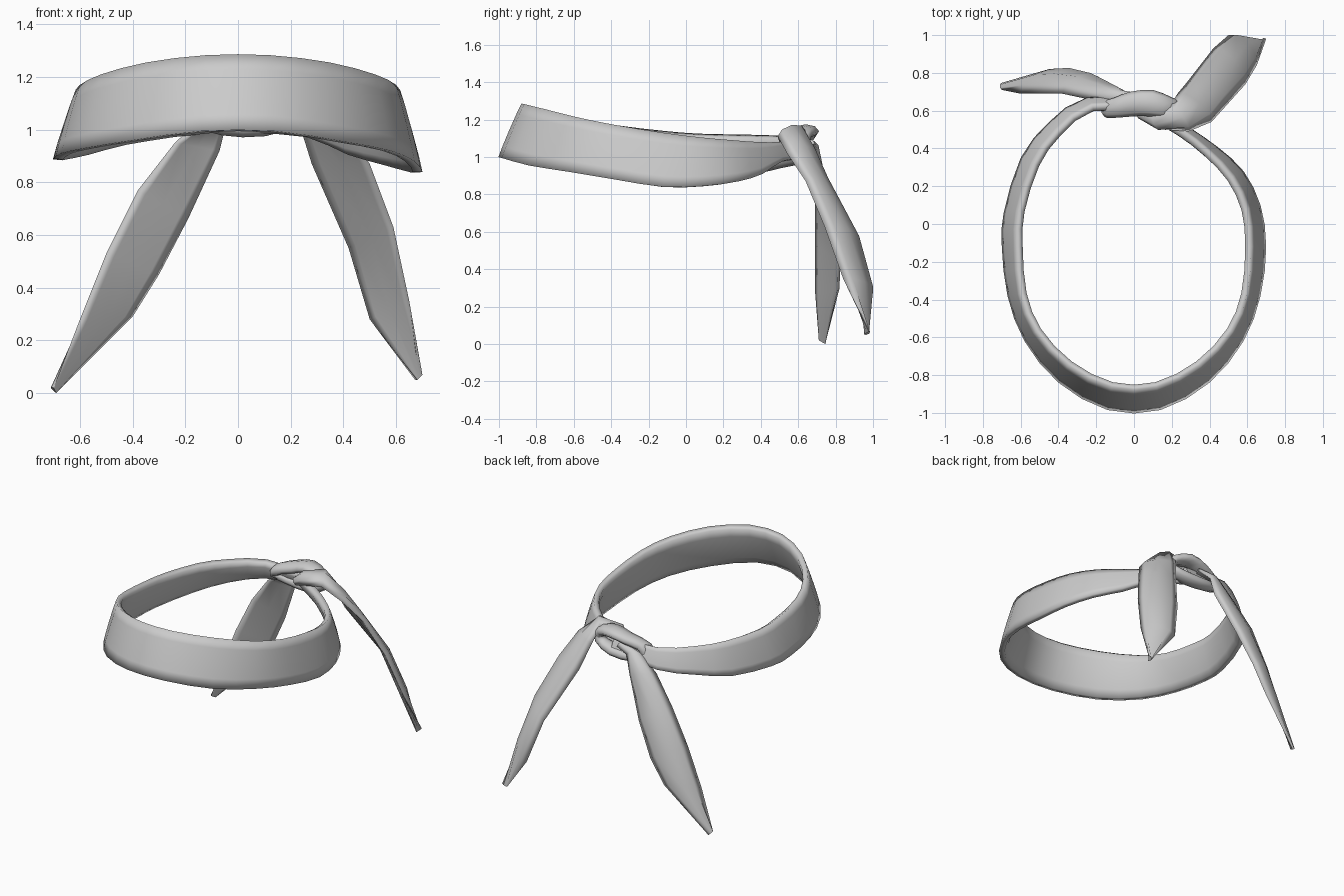
import bpy, bmesh
from mathutils import Vector

cloth = bpy.data.materials.new("grey_cloth")
cloth.diffuse_color = (0.6, 0.6, 0.6, 1)


def smooth_path(pts, steps):
    """Catmull-Rom curve through the points."""
    out = []
    for i in range(len(pts) - 1):
        p1, p2 = pts[i], pts[i + 1]
        p0 = pts[i - 1] if i else p1 * 2 - p2
        p3 = pts[i + 2] if i + 2 < len(pts) else p2 * 2 - p1
        for k in range(steps):
            t = k / steps
            out.append(0.5 * (2 * p1 + (p2 - p0) * t + (2 * p0 - 5 * p1 + 4 * p2 - p3) * t * t
                              + (3 * p1 - p0 - 3 * p2 + p3) * t ** 3))
    return out + [pts[-1]]


def padded(front, back):
    """Lens section: (position across the strip, swell)."""
    return [(0, 0), (0.15, 0.7 * front), (0.5, front), (0.85, 0.7 * front),
            (1, 0), (0.85, -0.7 * back), (0.5, -back), (0.15, -0.7 * back)]


def ribbon(name, stations, section, closed=False, steps=1):
    """Loft a strip between two edge curves with the given section."""
    a_pts = [Vector(s[:3]) for s in stations]
    b_pts = [Vector(s[3:]) for s in stations]
    if closed:
        edges = list(zip(smooth_path(a_pts + a_pts[:1], steps)[:-1],
                         smooth_path(b_pts + b_pts[:1], steps)[:-1]))
    else:
        edges = list(zip(smooth_path(a_pts, steps), smooth_path(b_pts, steps)))
    mids = [(a + b) / 2 for a, b in edges]
    n, k = len(edges), len(section)
    bm = bmesh.new()
    rings = []
    for i, (a, b) in enumerate(edges):
        if closed:
            tangent = mids[(i + 1) % n] - mids[i - 1]
        else:
            tangent = mids[min(i + 1, n - 1)] - mids[max(i - 1, 0)]
        normal = tangent.cross(b - a).normalized()
        swell = min(1, (b - a).length / 0.1)
        rings.append([bm.verts.new(a.lerp(b, u) + normal * o * swell) for u, o in section])
    for i in range(n if closed else n - 1):
        r, s = rings[i], rings[(i + 1) % n]
        for j in range(k):
            bm.faces.new((r[j], r[(j + 1) % k], s[(j + 1) % k], s[j]))
    if not closed:
        bm.faces.new(rings[0])
        bm.faces.new(rings[-1])
    bmesh.ops.recalc_face_normals(bm, faces=bm.faces)
    for f in bm.faces:
        f.smooth = len(f.verts) == 4
    mesh = bpy.data.meshes.new(name)
    bm.to_mesh(mesh)
    bm.free()
    mesh.materials.append(cloth)
    obj = bpy.data.objects.new(name, mesh)
    bpy.context.collection.objects.link(obj)
    return obj


# Head band: lower outer edge, upper inner edge, from the knot round the front and back
ribbon("head_band", [
    (0.05, 0.66, 1.00, 0.05, 0.61, 1.09),
    (0.28, 0.52, 0.98, 0.25, 0.50, 1.08),
    (0.44, 0.41, 0.91, 0.39, 0.39, 1.08),
    (0.58, 0.28, 0.87, 0.52, 0.25, 1.09),
    (0.67, 0.10, 0.845, 0.60, 0.08, 1.105),
    (0.70, -0.12, 0.84, 0.62, -0.12, 1.13),
    (0.67, -0.38, 0.88, 0.60, -0.37, 1.17),
    (0.58, -0.62, 0.92, 0.52, -0.57, 1.21),
    (0.40, -0.84, 0.955, 0.35, -0.75, 1.255),
    (0.14, -0.985, 0.995, 0.12, -0.865, 1.283),
    (-0.14, -0.985, 0.995, -0.12, -0.865, 1.283),
    (-0.40, -0.84, 0.96, -0.35, -0.75, 1.255),
    (-0.58, -0.62, 0.93, -0.52, -0.57, 1.21),
    (-0.67, -0.38, 0.91, -0.60, -0.37, 1.17),
    (-0.70, -0.12, 0.89, -0.62, -0.12, 1.14),
    (-0.69, 0.06, 0.89, -0.61, 0.07, 1.125),
    (-0.60, 0.35, 0.91, -0.53, 0.32, 1.12),
    (-0.45, 0.54, 0.95, -0.41, 0.49, 1.115),
    (-0.25, 0.67, 0.98, -0.22, 0.63, 1.11),
    (0.10, 0.67, 1.02, 0.10, 0.62, 1.10)],
    [(0, 0), (0.03, 0.035), (0.2, 0.045), (0.5, 0.045), (0.8, 0.045), (0.97, 0.035),
     (1, 0), (0.8, -0.003), (0.5, -0.004), (0.2, -0.003)], steps=2)

# Knot: a strand looped diagonally over the joined ends
ribbon("knot_wrap", [
    (-0.12, 0.66, 1.04, -0.16, 0.58, 1.03),
    (-0.10, 0.67, 1.09, -0.14, 0.56, 1.07),
    (-0.02, 0.70, 1.12, 0.00, 0.57, 1.11),
    (0.10, 0.71, 1.14, 0.08, 0.57, 1.14),
    (0.20, 0.67, 1.11, 0.19, 0.56, 1.12),
    (0.22, 0.66, 1.05, 0.21, 0.58, 1.05),
    (0.10, 0.69, 1.01, 0.10, 0.58, 1.01),
    (-0.06, 0.69, 1.01, -0.06, 0.60, 1.01)], padded(0.035, 0.035), closed=True, steps=2)

# Right tail: hooks over the knot, hangs down and ends in a slanted cut
ribbon("right_tail", [
    (0.02, 0.62, 1.05, 0.04, 0.56, 1.03),
    (0.10, 0.60, 1.12, 0.15, 0.50, 1.08),
    (0.20, 0.64, 1.14, 0.29, 0.49, 1.11),
    (0.23, 0.69, 1.03, 0.41, 0.54, 1.02),
    (0.28, 0.75, 0.87, 0.50, 0.64, 0.87),
    (0.42, 0.93, 0.55, 0.59, 0.74, 0.63),
    (0.50, 1.00, 0.28, 0.65, 0.84, 0.35),
    (0.68, 0.95, 0.05, 0.70, 0.98, 0.07)], padded(0.0, 0.05))

# Left tail: drops from behind the knot
ribbon("left_tail", [
    (0.02, 0.63, 1.06, 0.04, 0.69, 1.07),
    (-0.12, 0.64, 1.03, -0.04, 0.70, 1.04),
    (-0.24, 0.66, 0.95, -0.07, 0.71, 0.92),
    (-0.38, 0.69, 0.77, -0.19, 0.78, 0.66),
    (-0.50, 0.69, 0.53, -0.30, 0.815, 0.45),
    (-0.60, 0.69, 0.28, -0.40, 0.81, 0.29),
    (-0.70, 0.71, 0.02, -0.69, 0.745, 0.00)], padded(0.0, 0.05))
